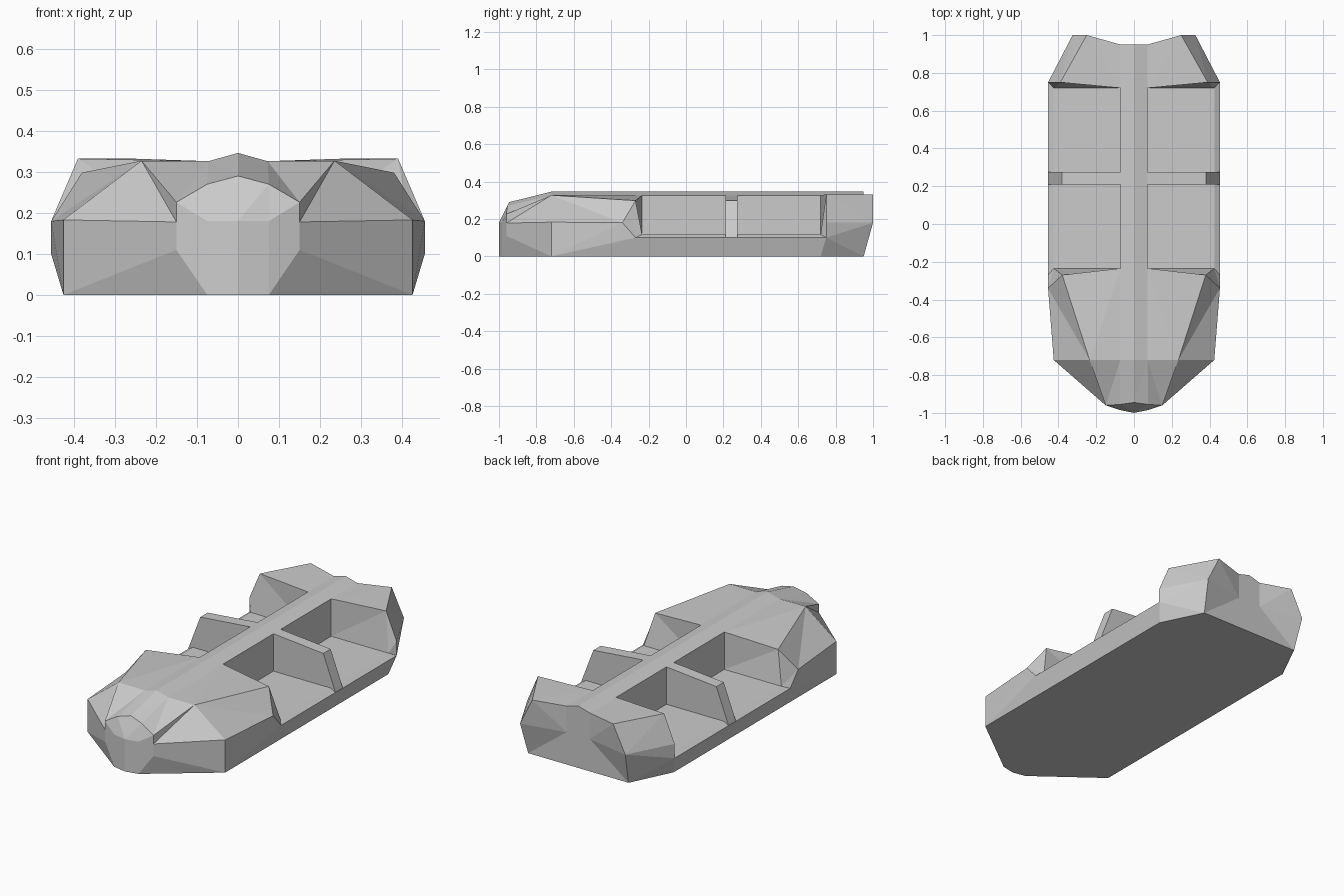
import bpy
import bmesh
from mathutils import Vector

if "Cube" in bpy.data.objects:
    bpy.data.objects.remove(bpy.data.objects["Cube"])

# Half rings run: keel, chine, lower side, waist, shoulder, spine edge, ridge.


def flat_ring(y, chine, lower, waist, shoulder, edge=(.072, .326), ridge=.346):
    """Half ring lying in one plane across the body, from (x, z) points."""
    pts = [(0, 0), chine, lower, waist, shoulder, edge, (0, ridge)]
    return [Vector((x, y, z)) for x, z in pts]


def shift(ring, **moves):
    """Give single ring points their own y position."""
    order = ["keel", "chine", "lower", "waist", "shoulder", "edge", "ridge"]
    for name, y in moves.items():
        ring[order.index(name)].y = y
    return ring


CHINE, SILL = (.425, 0), (.455, .1)


def well(y, sill_y=None):
    """Section through an open side well: sill, floor, spine wall."""
    ring = flat_ring(y, CHINE, SILL, (.425, .117), (.072, .117))
    return shift(ring, lower=y if sill_y is None else sill_y)


def pillar(y):
    return flat_ring(y, CHINE, SILL, (.45, .115), (.38, .298))


# rounded nose
c = (.075, .18)
tip = shift(flat_ring(-.985, (.075, 0), (.075, 0), c, c, c, .18),
            keel=-1, ridge=-1)
nose = shift(flat_ring(-.96, (.075, 0), (.15, .11), (.15, .178), (.15, .226),
                       (.075, .27), .29),
             keel=-1, chine=-.985, edge=-.955, ridge=-.945)

# front shoulders and bulkhead
front = flat_ring(-.72, CHINE, CHINE, (.425, .183), (.235, .327))
cowl = shift(flat_ring(-.27, CHINE, SILL, (.455, .18), (.38, .298)),
             waist=-.34, edge=-.235, ridge=-.235)

# rear bulkhead and notched tail
post = shift(flat_ring(.75, CHINE, SILL, (.455, .18), (.39, .332)),
             keel=.715, chine=.715, edge=.72, ridge=.72)
tail = shift(flat_ring(.95, (.31, 0), (.325, .18), (.325, .18), (.25, .332)),
             lower=1, waist=1, shoulder=1)
c = (.072, .18)
tail_core = flat_ring(.95, (.072, 0), c, c, c)

rings = [tip, nose, front, cowl,
         well(-.235, -.27), well(.21), pillar(.21), pillar(.275),
         well(.275), well(.72, .75), post, tail, tail_core]

# loft the half body, skipping collapsed corners
bm = bmesh.new()
verts = {}


def vert(p):
    key = tuple(round(v, 4) for v in p)
    if key not in verts:
        verts[key] = bm.verts.new(p)
    return verts[key]


def face(points):
    vs = list(dict.fromkeys(vert(p) for p in points))
    if len(vs) > 2 and not bm.faces.get(vs):
        bm.faces.new(vs)


for a, b in zip(rings, rings[1:]):
    for i in range(len(a) - 1):
        face((a[i], a[i + 1], b[i + 1], b[i]))
face(rings[0])
face(rings[-1])

# mirror to the other side and finish with flat facets
bmesh.ops.triangulate(bm, faces=bm.faces[:], quad_method='SHORT_EDGE')
bmesh.ops.mirror(bm, geom=bm.verts[:] + bm.edges[:] + bm.faces[:],
                 axis='X', merge_dist=1e-4)
bmesh.ops.remove_doubles(bm, verts=bm.verts[:], dist=1e-4)
bmesh.ops.recalc_face_normals(bm, faces=bm.faces[:])
mesh = bpy.data.meshes.new("vehicle_body")
bm.to_mesh(mesh)
bm.free()
body = bpy.data.objects.new("vehicle_body", mesh)
bpy.context.collection.objects.link(body)
